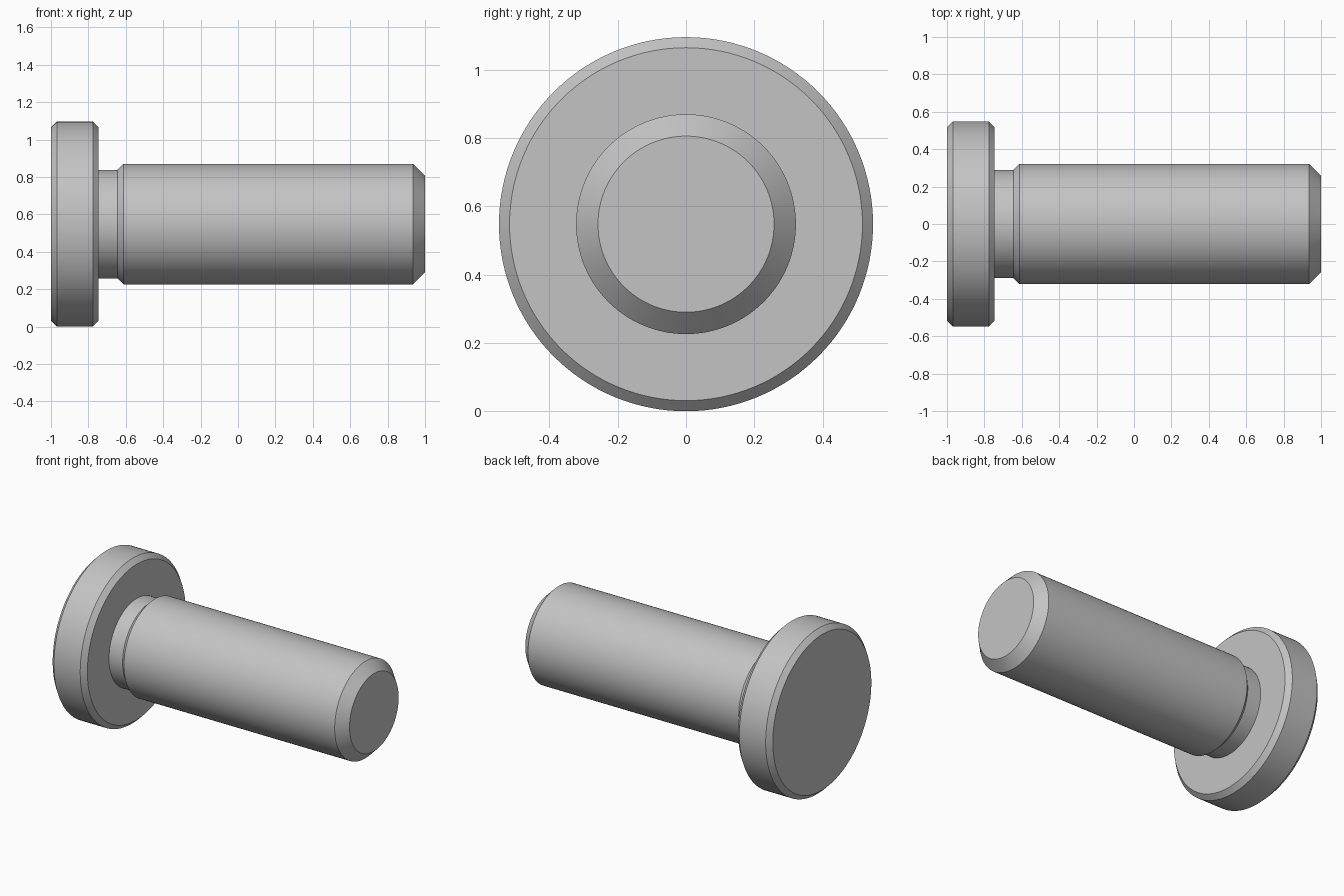
import bpy
import bmesh
import math
from mathutils import Matrix, Vector

cube = bpy.data.objects.get("Cube")
if cube:
    bpy.data.objects.remove(cube, do_unlink=True)

HEAD_RADIUS = 0.548
SHANK_RADIUS = 0.322
SEGMENTS = 128

# Plain steel
steel = bpy.data.materials.new("steel_grey")
steel.use_nodes = True
colour = (0.55, 0.55, 0.55, 1.0)
steel.diffuse_color = colour
steel.node_tree.nodes["Principled BSDF"].inputs["Base Color"].default_value = colour


def turned_part(name, profile):
    """Revolve (x, radius) points around the horizontal pin axis."""
    bm = bmesh.new()
    verts = [bm.verts.new((x, 0, r)) for x, r in profile]
    edges = [bm.edges.new(pair) for pair in zip(verts, verts[1:])]
    bmesh.ops.spin(bm, geom=verts + edges, cent=(0, 0, 0), axis=(1, 0, 0),
                   angle=math.tau, steps=SEGMENTS, use_merge=True)
    bmesh.ops.remove_doubles(bm, verts=bm.verts, dist=1e-5)
    # Close both ends with flat discs
    bmesh.ops.holes_fill(bm, edges=[e for e in bm.edges if e.is_boundary], sides=0)
    bmesh.ops.recalc_face_normals(bm, faces=bm.faces)
    bmesh.ops.transform(bm, matrix=Matrix.Translation(Vector((0, 0, HEAD_RADIUS))),
                        verts=bm.verts)
    mesh = bpy.data.meshes.new(name)
    bm.to_mesh(mesh)
    bm.free()
    mesh.materials.append(steel)
    obj = bpy.data.objects.new(name, mesh)
    bpy.context.collection.objects.link(obj)
    bpy.ops.object.select_all(action='DESELECT')
    obj.select_set(True)
    bpy.context.view_layer.objects.active = obj
    bpy.ops.object.shade_smooth_by_angle(angle=math.radians(30))
    return obj


# One solid: chamfered head, relief neck, shank and chamfered tip
turned_part("headed_pin", [
    (-1.0, HEAD_RADIUS - 0.031),
    (-0.969, HEAD_RADIUS),
    (-0.776, HEAD_RADIUS),
    (-0.745, HEAD_RADIUS - 0.031),
    (-0.745, 0.29),
    (-0.645, 0.29),
    (-0.613, SHANK_RADIUS),
    (0.936, SHANK_RADIUS),
    (1.0, SHANK_RADIUS - 0.064),
])
